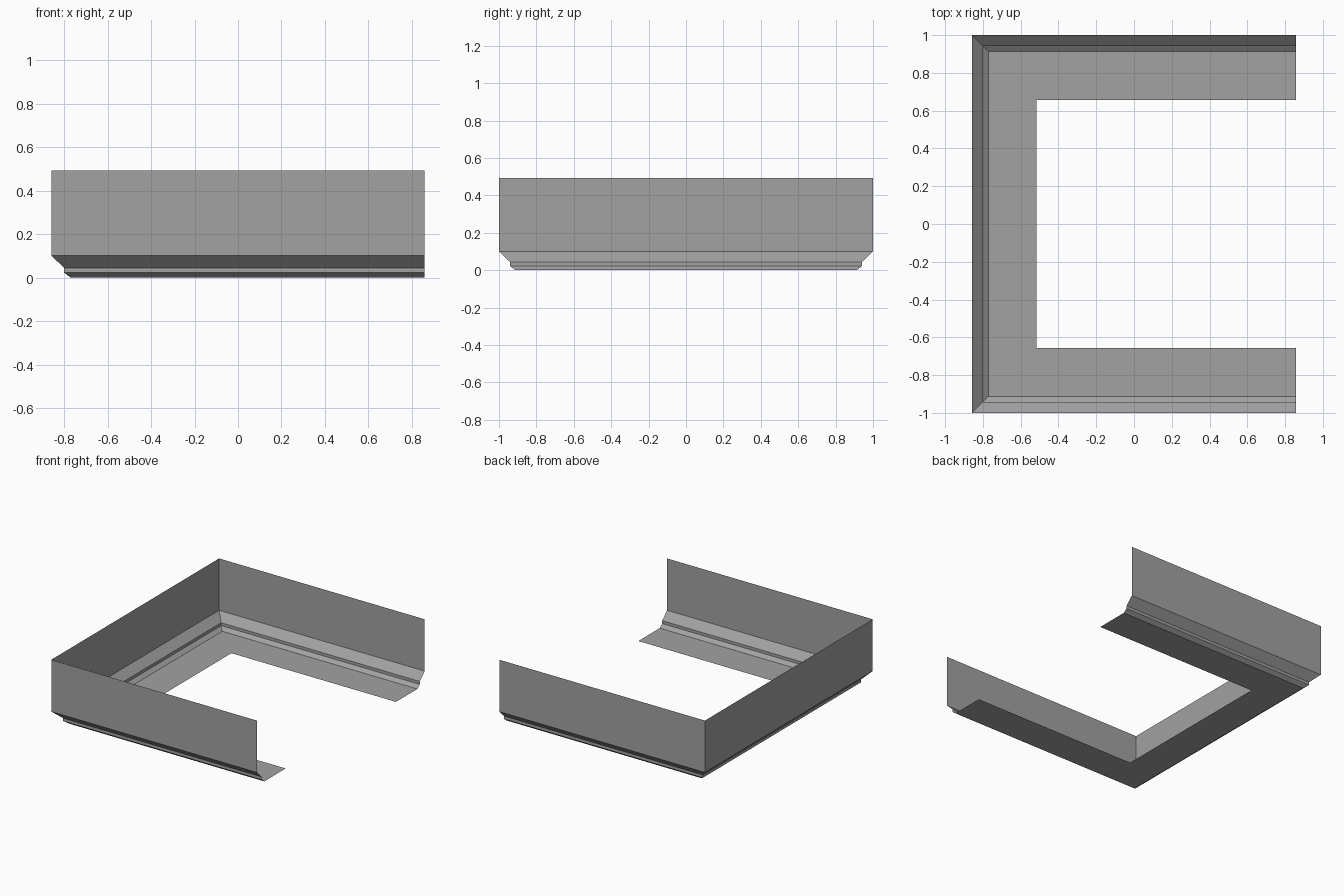
import bpy
import bmesh

cube = bpy.data.objects.get("Cube")
if cube:
    bpy.data.objects.remove(cube, do_unlink=True)

# Single grey material
grey = bpy.data.materials.new("mid grey")
grey.use_nodes = True
colour = (0.36, 0.36, 0.36, 1)
grey.diffuse_color = colour
grey.node_tree.nodes["Principled BSDF"].inputs["Base Color"].default_value = colour

HALF_X, HALF_Y = 0.858, 1.0

# Moulding section: (inset from the outer wall, height), top to bottom
PROFILE = [(0, 0.495), (0, 0.104), (0.058, 0.048), (0.058, 0.026),
           (0.088, 0.003), (0.343, 0.003)]


def path(inset):
    """U-shaped run, open towards +x, with mitred corners."""
    x, y = -HALF_X + inset, HALF_Y - inset
    return [(HALF_X, -y), (x, -y), (x, y), (HALF_X, y)]


# Sweep the section around the three sides
bm = bmesh.new()
rows = [[bm.verts.new((x, y, z)) for x, y in path(inset)] for inset, z in PROFILE]
for upper, lower in zip(rows, rows[1:]):
    for i in range(len(upper) - 1):
        bm.faces.new((upper[i], upper[i + 1], lower[i + 1], lower[i]))

# Rest the floor flange on the ground
bmesh.ops.translate(bm, verts=bm.verts, vec=(0, 0, -min(v.co.z for v in bm.verts)))

mesh = bpy.data.meshes.new("cornice_trim")
bm.to_mesh(mesh)
bm.free()
mesh.materials.append(grey)
cornice = bpy.data.objects.new("cornice_trim", mesh)
bpy.context.collection.objects.link(cornice)
